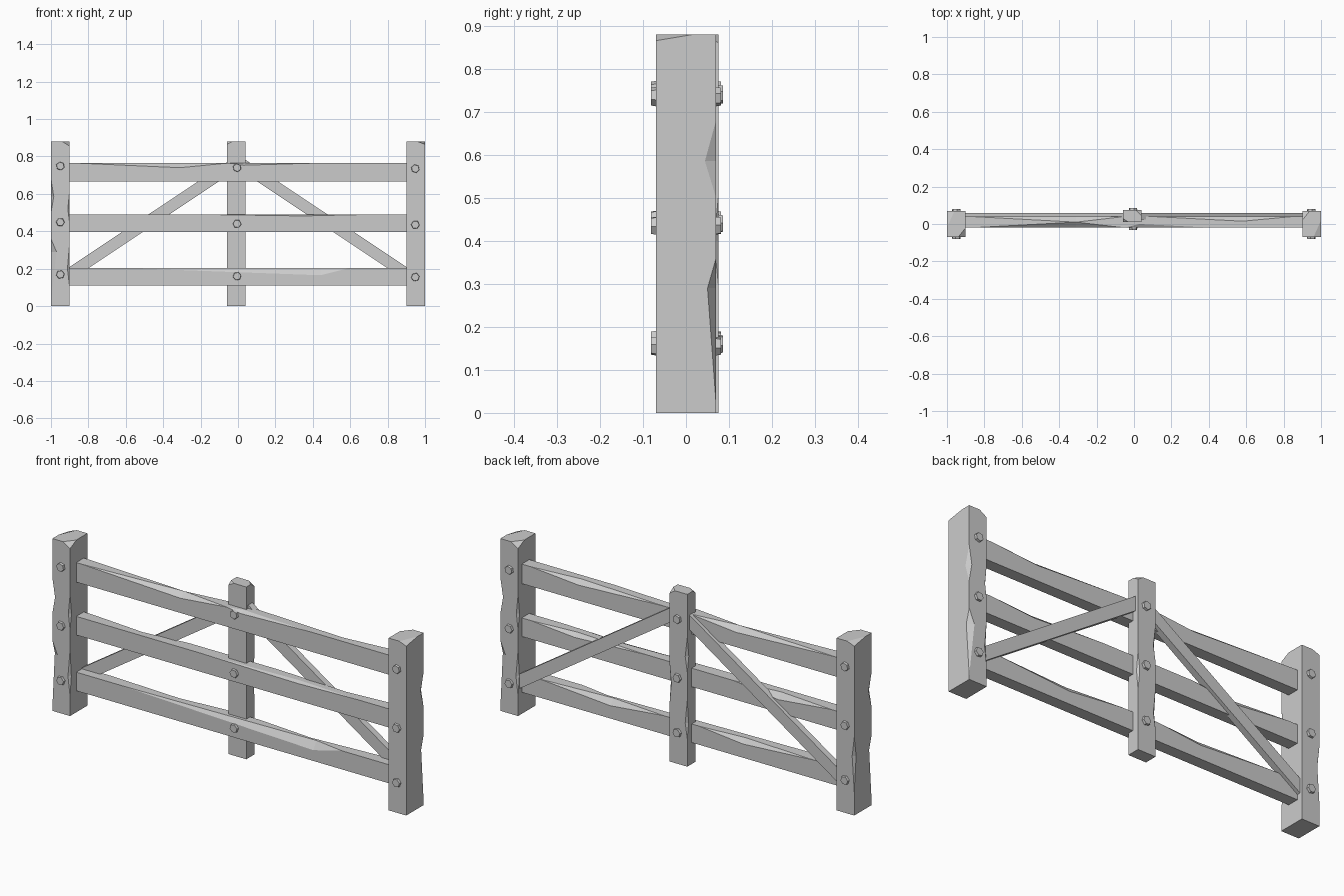
import bpy, bmesh, math
from mathutils import Vector, Matrix

if "Cube" in bpy.data.objects:
    bpy.data.objects.remove(bpy.data.objects["Cube"])


def finish(name, bm):
    bmesh.ops.remove_doubles(bm, verts=bm.verts, dist=1e-5)
    bmesh.ops.recalc_face_normals(bm, faces=bm.faces)
    me = bpy.data.meshes.new(name)
    bm.to_mesh(me)
    bm.free()
    ob = bpy.data.objects.new(name, me)
    bpy.context.collection.objects.link(ob)
    return ob


def beam(name, axis, t0, t1, a0, a1, b0, b1, chips):
    """Squared timber along axis. A chip is (corner, start, peak, end, da, db):
    a flat-faced gouge on one long edge, deepest at its peak.
    Corners run a0b0, a1b0, a1b1, a0b1."""
    ts = {t0, t1}
    for c in chips:
        ts.update(t for t in c[1:4] if t0 < t < t1)

    def depth(corner, t):
        da = db = 0.0
        for c, s, p, e, ca, cb in chips:
            if c == corner and s < t < e:
                k = (t - s) / (p - s) if t <= p else (e - t) / (e - p)
                da, db = max(da, ca * k), max(db, cb * k)
        return da, db

    bm = bmesh.new()
    rings = []
    for t in sorted(ts):
        d = [depth(i, t) for i in range(4)]
        sec = [(a0, b0 + d[0][1]), (a0 + d[0][0], b0),
               (a1 - d[1][0], b0), (a1, b0 + d[1][1]),
               (a1, b1 - d[2][1]), (a1 - d[2][0], b1),
               (a0 + d[3][0], b1), (a0, b1 - d[3][1])]
        rings.append([bm.verts.new((t, a, b) if axis == 'x' else (a, b, t)) for a, b in sec])
    for r, q in zip(rings, rings[1:]):
        for i in range(8):
            j = (i + 1) % 8
            bm.faces.new((r[i], r[j], q[j], q[i]))
    bm.faces.new(rings[0])
    bm.faces.new(rings[-1])
    return finish(name, bm)


def bolt(name, x, y, z, side, turn):
    # hexagonal head, side is -1 for front and 1 for back
    bm = bmesh.new()
    bmesh.ops.create_cone(bm, cap_ends=True, segments=6, radius1=0.024, radius2=0.021, depth=0.016)
    m = (Matrix.Translation((x, y + side * 0.003, z))
         @ Matrix.Rotation(-side * math.pi / 2, 4, 'X') @ Matrix.Rotation(turn, 4, 'Z'))
    bmesh.ops.transform(bm, matrix=m, verts=bm.verts)
    finish(name, bm)


# end posts, the left one turned half round
post_chips = [(2, 0.02, 0.29, 0.36, 0.03, 0.02), (2, 0.50, 0.585, 0.68, 0.015, 0.026),
              (3, 0.10, 0.20, 0.34, 0.012, 0.01), (3, 0.44, 0.52, 0.62, 0.01, 0.012),
              (1, 0.865, 0.88, 0.9, 0.04, 0.09), (3, 0.855, 0.88, 0.9, 0.04, 0.05)]
beam("right_post", 'z', 0, 0.88, 0.90, 1.0, -0.07, 0.07, post_chips)
left = beam("left_post", 'z', 0, 0.88, 0.90, 1.0, -0.07, 0.07,
            post_chips + [(1, 0.12, 0.3, 0.4, 0.012, 0.015)])
left.data.transform(Matrix.Rotation(math.pi, 4, 'Z'))

# slimmer middle post behind the rails
beam("middle_post", 'z', 0, 0.88, -0.06, 0.04, 0.01, 0.075,
     [(3, 0.14, 0.22, 0.34, 0.012, 0.01), (3, 0.48, 0.56, 0.66, 0.012, 0.012),
      (2, 0.3, 0.4, 0.5, 0.01, 0.01), (0, 0.865, 0.88, 0.9, 0.03, 0.02),
      (2, 0.86, 0.88, 0.9, 0.03, 0.03)])

# three worn rails
rail_chips = {
    "top_rail": (0.665, 0.765, [(3, -0.87, -0.31, -0.05, 0.03, 0.025), (2, -0.87, -0.31, -0.05, 0.03, 0.025),
                                (3, -0.05, 0.03, 0.42, 0.02, 0.012), (2, 0.1, 0.58, 0.85, 0.025, 0.022)]),
    "middle_rail": (0.395, 0.49, [(3, -0.2, 0.35, 0.7, 0.02, 0.008), (2, -0.85, -0.55, -0.3, 0.025, 0.03),
                                  (2, 0.2, 0.6, 0.85, 0.02, 0.02)]),
    "bottom_rail": (0.11, 0.205, [(3, -0.65, 0.44, 0.60, 0.025, 0.04), (2, -0.75, -0.35, -0.1, 0.02, 0.025),
                                  (2, 0.1, 0.4, 0.8, 0.025, 0.03)]),
}
for name, (z0, z1, chips) in rail_chips.items():
    beam(name, 'x', -0.92, 0.92, -0.02, 0.04, z0, z1, chips)

# diagonal braces
for side, name, x0 in ((1, "right_brace", 0.03), (-1, "left_brace", 0.05)):
    bm = bmesh.new()
    profile = [(x, 0.21 + 0.665 * (0.9 - x) - d) for x, d in
               ((x0, 0), (0.905, 0), (0.905, 0.074), (x0, 0.074))]
    f = bm.faces.new([bm.verts.new((side * x, 0.025, z)) for x, z in profile])
    ext = bmesh.ops.extrude_face_region(bm, geom=[f])["geom"]
    bmesh.ops.translate(bm, vec=(0, 0.033, 0), verts=[v for v in ext if isinstance(v, bmesh.types.BMVert)])
    finish(name, bm)

# bolts through every post, front and back
levels = (0.735, 0.435, 0.155)
for i, z in enumerate(levels):
    for label, x, front, back, lift in (("right", 0.948, -0.07, 0.07, 0),
                                        ("left", -0.95, -0.07, 0.07, 0.014),
                                        ("middle", -0.005, -0.02, 0.075, 0.005)):
        turn = 0.2 + 0.25 * i
        bolt(f"{label}_front_bolt_{i + 1}", x, front, z + lift, -1, turn)
        bolt(f"{label}_back_bolt_{i + 1}", x, back, z + lift, 1, turn)
